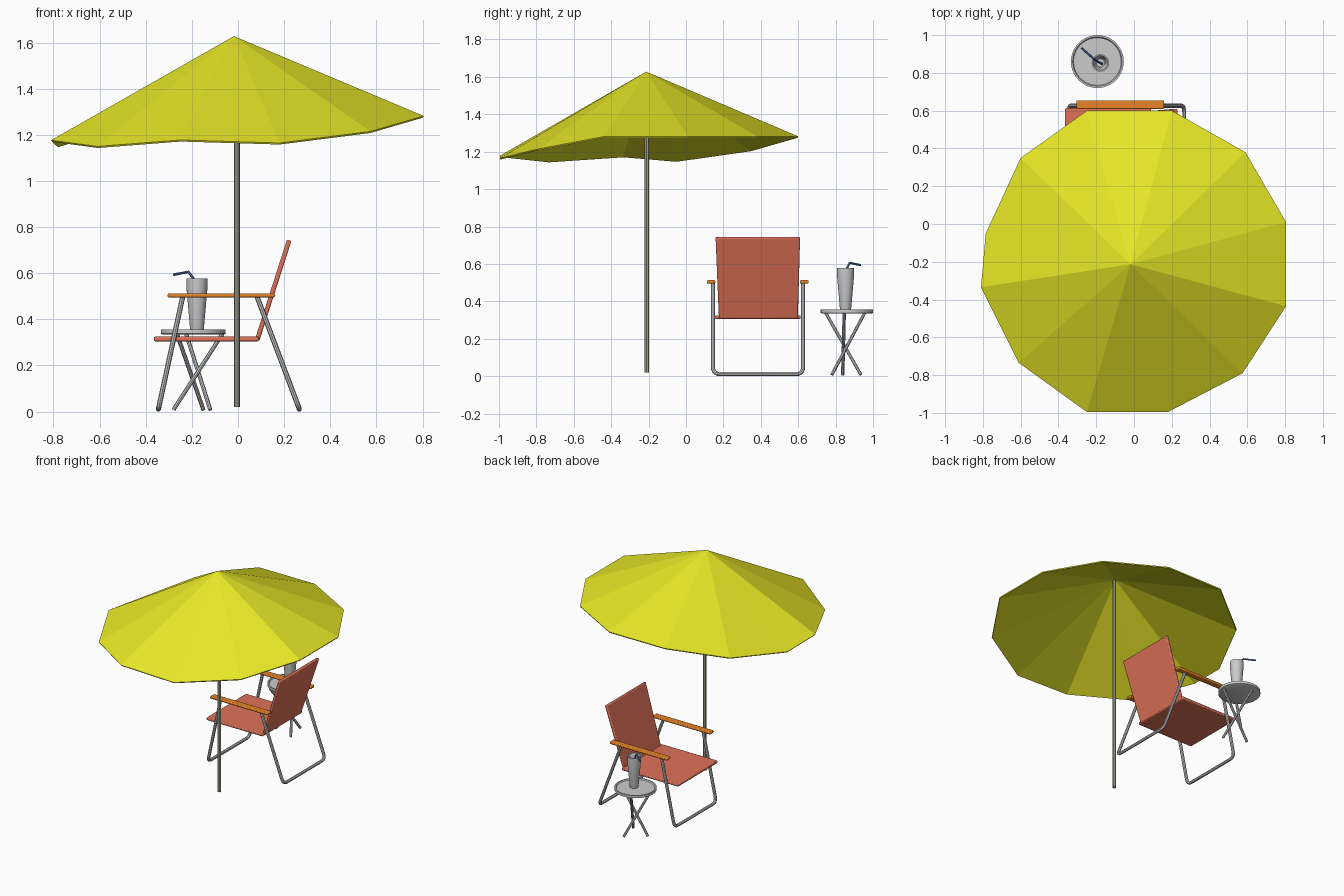
import bpy, bmesh, math
from mathutils import Vector

if "Cube" in bpy.data.objects:
    bpy.data.objects.remove(bpy.data.objects["Cube"])


def material(name, rgb):
    m = bpy.data.materials.new(name)
    m.diffuse_color = (*rgb, 1)
    m.use_nodes = True
    m.node_tree.nodes["Principled BSDF"].inputs["Base Color"].default_value = m.diffuse_color
    return m


YELLOW = material("yellow_cloth", (0.80, 0.80, 0.02))
OLIVE = material("olive_pole", (0.42, 0.42, 0.30))
RED = material("red_fabric", (0.75, 0.17, 0.10))
ORANGE = material("orange_wood", (0.80, 0.23, 0.02))
BLUE = material("blue_straw", (0.10, 0.22, 0.55))


def add_mesh(name, verts, faces, mat=None):
    me = bpy.data.meshes.new(name)
    me.from_pydata(verts, [], faces)
    bm = bmesh.new()
    bm.from_mesh(me)
    bmesh.ops.recalc_face_normals(bm, faces=bm.faces)
    bm.to_mesh(me)
    bm.free()
    ob = bpy.data.objects.new(name, me)
    bpy.context.collection.objects.link(ob)
    if mat:
        me.materials.append(mat)
    return ob


def smooth(ob):
    bpy.ops.object.select_all(action='DESELECT')
    bpy.context.view_layer.objects.active = ob
    ob.select_set(True)
    bpy.ops.object.shade_smooth_by_angle(angle=math.radians(35))


def tube(name, points, radius, mat=None, fillet=0.0):
    """Round tube along a path, inner corners rounded by fillet."""
    pts = [Vector(p) for p in points]
    path = [pts[0]]
    for a, b, c in zip(pts, pts[1:], pts[2:]):
        if fillet:
            p, q = b + (a - b).normalized() * fillet, b + (c - b).normalized() * fillet
            for i in range(6):
                t = i / 5
                path.append(p * (1 - t) ** 2 + b * 2 * t * (1 - t) + q * t * t)
        else:
            path.append(b)
    path.append(pts[-1])
    cu = bpy.data.curves.new(name, 'CURVE')
    cu.dimensions = '3D'
    cu.bevel_depth = radius
    cu.bevel_resolution = 2
    cu.use_fill_caps = True
    sp = cu.splines.new('POLY')
    sp.points.add(len(path) - 1)
    for s, p in zip(sp.points, path):
        s.co = (*p, 1)
    ob = bpy.data.objects.new(name, cu)
    bpy.context.collection.objects.link(ob)
    if mat:
        cu.materials.append(mat)
    bpy.ops.object.select_all(action='DESELECT')
    bpy.context.view_layer.objects.active = ob
    ob.select_set(True)
    bpy.ops.object.convert(target='MESH')
    smooth(bpy.context.object)


def slab(name, a, b, thick, ya, yb, mat):
    """Board from a to b in the xz plane; ya, yb are the y ranges at each end."""
    a, b = Vector(a), Vector(b)
    d = (b - a).normalized()
    n = Vector((-d.y, d.x)) * thick / 2
    verts = [(p.x, y, p.y) for c, ys in ((a, ya), (b, yb))
             for p in (c - n, c + n) for y in ys]
    faces = [(0, 1, 3, 2), (4, 5, 7, 6), (0, 1, 5, 4),
             (2, 3, 7, 6), (0, 2, 6, 4), (1, 3, 7, 5)]
    ob = add_mesh(name, verts, faces, mat)
    bev = ob.modifiers.new("bevel", 'BEVEL')
    bev.width = 0.006
    bev.segments = 2
    smooth(ob)


def lathe(name, profile, centre, sides=32):
    """Closed solid turned about a vertical axis."""
    verts = [(centre[0] + r * math.cos(2 * math.pi * i / sides),
              centre[1] + r * math.sin(2 * math.pi * i / sides), z)
             for r, z in profile for i in range(sides)]
    faces = [(k * sides + i, k * sides + (i + 1) % sides,
              (k + 1) * sides + (i + 1) % sides, (k + 1) * sides + i)
             for k in range(len(profile) - 1) for i in range(sides)]
    last = (len(profile) - 1) * sides
    faces += [tuple(range(sides)), tuple(range(last, last + sides))]
    smooth(add_mesh(name, verts, faces))


# Parasol canopy: twelve flat panels, sagging on the front left
rim = [(0.20, 0.60, 1.282), (-0.25, 0.60, 1.282), (-0.60, 0.35, 1.21),
       (-0.785, -0.05, 1.153), (-0.81, -0.335, 1.177), (-0.61, -0.735, 1.15),
       (-0.25, -0.995, 1.178), (0.18, -0.995, 1.165), (0.575, -0.79, 1.215),
       (0.805, -0.435, 1.282), (0.805, 0.01, 1.282), (0.59, 0.38, 1.282)]
canopy = add_mesh("parasol_canopy", [(-0.018, -0.213, 1.628)] + rim,
                  [(0, i + 1, (i + 1) % 12 + 1) for i in range(12)], YELLOW)
if canopy.data.polygons[0].normal.z < 0:
    canopy.data.flip_normals()
sol = canopy.modifiers.new("thickness", 'SOLIDIFY')
sol.thickness = 0.008
sol.offset = -1

# Parasol pole
tube("parasol_pole", [(-0.004, -0.21, 0.02), (-0.004, -0.21, 1.61)], 0.0125, OLIVE)

# Chair seat and tapered backrest
slab("chair_seat", (-0.365, 0.315), (0.09, 0.315), 0.02, (0.155, 0.613), (0.155, 0.613), RED)
slab("chair_backrest", (0.083, 0.31), (0.222, 0.743), 0.02, (0.176, 0.598), (0.158, 0.61), RED)

# Armrests
for side, y in (("near", 0.111), ("far", 0.609)):
    slab(side + "_armrest", (-0.305, 0.504), (0.16, 0.504), 0.018,
         (y, y + 0.046), (y, y + 0.046), ORANGE)

# Chair legs: two U-shaped tubes
for name, xt, xb in (("front_leg", -0.24, -0.345), ("rear_leg", 0.083, 0.266)):
    tube(name, [(xt, 0.144, 0.497), (xb, 0.144, 0.011),
                (xb, 0.626, 0.011), (xt, 0.626, 0.497)], 0.011, fillet=0.04)

# Side table: dished top on three crossing legs
lathe("table_top", [(0.132, 0.334), (0.14, 0.338), (0.14, 0.356),
                    (0.131, 0.356), (0.126, 0.349)], (-0.194, 0.86), 40)
for i, (top, foot) in enumerate((((-0.067, 0.846), (-0.28, 0.838)),
                                 ((-0.225, 0.955), (-0.12, 0.78)),
                                 ((-0.265, 0.747), (-0.15, 0.935)))):
    tube(f"table_leg_{i + 1}", [(*top, 0.338), (*foot, 0.008)], 0.009)

# Drinking glass with bent straw
lathe("glass", [(0.027, 0.349), (0.03, 0.36), (0.045, 0.53), (0.046, 0.577),
                (0.039, 0.577), (0.026, 0.53), (0.022, 0.50)], (-0.178, 0.853), 24)
tube("straw", [(-0.170, 0.848, 0.50), (-0.195, 0.862, 0.58),
               (-0.215, 0.876, 0.606), (-0.278, 0.932, 0.594)], 0.006, BLUE)
